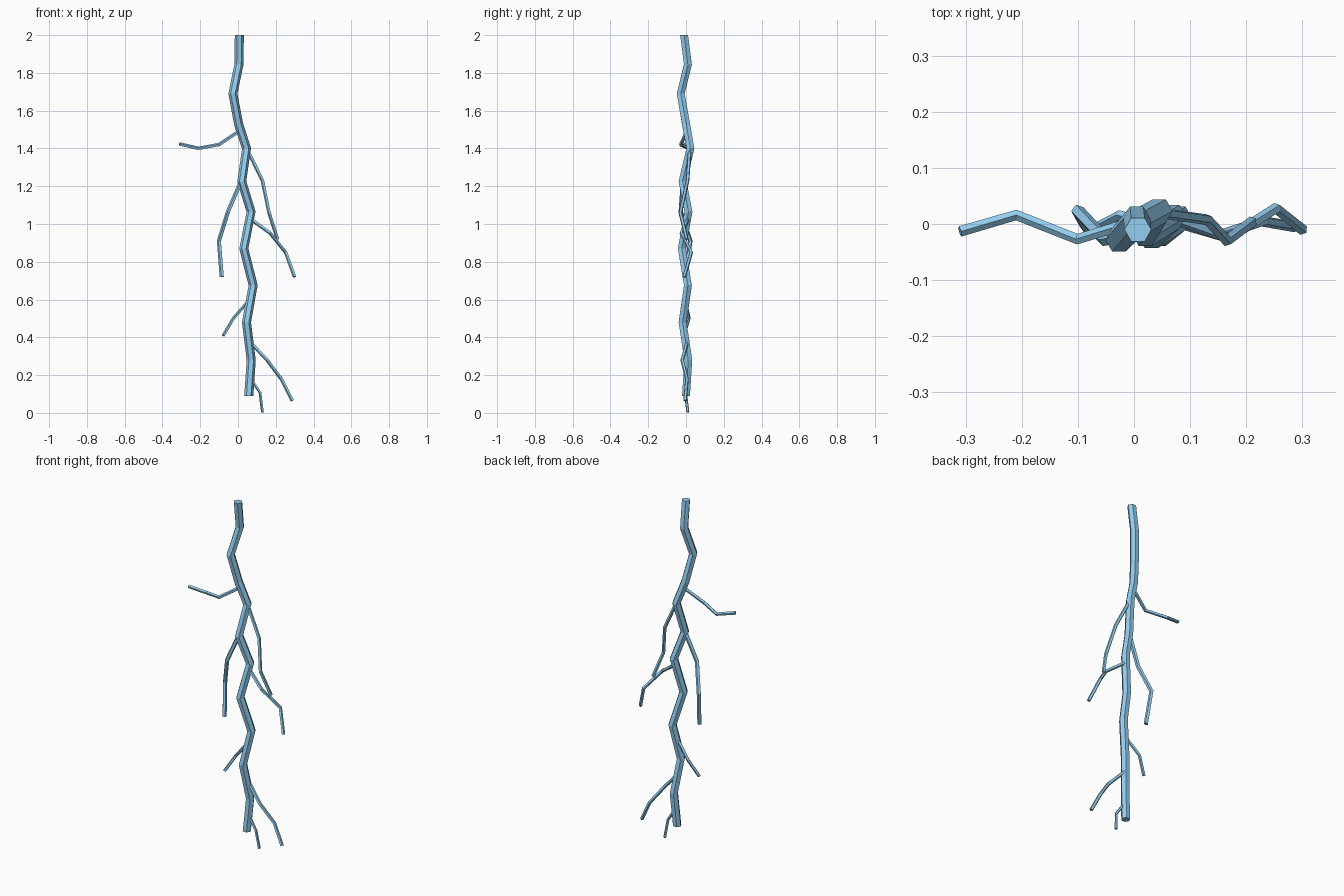
import bpy, bmesh
from math import cos, sin, tau
from mathutils import Vector

if "Cube" in bpy.data.objects:
    bpy.data.objects.remove(bpy.data.objects["Cube"])

mat = bpy.data.materials.new("pale_electric_blue")
mat.diffuse_color = (0.30, 0.62, 0.88, 1)
mat.use_nodes = True
mat.node_tree.nodes["Principled BSDF"].inputs["Base Color"].default_value = mat.diffuse_color


def tube(name, points, radius, sides, flat_ends=False):
    """Faceted tube along a jagged path, with capped ends."""
    pts = [Vector(p) for p in points]
    segs = [(b - a).normalized() for a, b in zip(pts, pts[1:])]
    bm = bmesh.new()
    rings = []
    for i, p in enumerate(pts):
        t = (segs[max(i - 1, 0)] + segs[min(i, len(segs) - 1)]).normalized()
        if flat_ends and i in (0, len(pts) - 1):
            t = Vector((0, 0, -1))
        v = Vector((0, 1, 0))
        v = (v - t * v.dot(t)).normalized()
        u = v.cross(t)
        rings.append([bm.verts.new(p + radius * (u * cos(tau * k / sides) + v * sin(tau * k / sides)))
                      for k in range(sides)])
    for a, b in zip(rings, rings[1:]):
        for k in range(sides):
            n = (k + 1) % sides
            bm.faces.new((a[k], a[n], b[n], b[k]))
    bm.faces.new(rings[0])
    bm.faces.new(rings[-1])
    bmesh.ops.recalc_face_normals(bm, faces=bm.faces)
    mesh = bpy.data.meshes.new(name)
    bm.to_mesh(mesh)
    bm.free()
    mesh.materials.append(mat)
    obj = bpy.data.objects.new(name, mesh)
    bpy.context.collection.objects.link(obj)


# Main bolt
tube("main_bolt", [
    (0.007, -0.01, 2.0), (0.005, 0.01, 1.845), (-0.027, -0.028, 1.69), (0.003, 0.0, 1.53),
    (0.045, 0.023, 1.40), (0.02, -0.018, 1.225), (0.069, 0.013, 1.065), (0.031, -0.022, 0.87),
    (0.08, 0.01, 0.675), (0.045, -0.018, 0.48), (0.07, 0.012, 0.28), (0.057, 0.0, 0.09)],
    0.024, 6, True)

# Side forks: path, radius
forks = {
    "upper_left_fork": ([(0.005, 0.005, 1.49), (-0.10, -0.027, 1.42),
                         (-0.21, 0.016, 1.40), (-0.31, -0.013, 1.423)], 0.010),
    "upper_right_fork": ([(0.047, 0.02, 1.40), (0.13, 0.008, 1.23),
                          (0.165, -0.03, 1.06), (0.21, 0.004, 0.92)], 0.010),
    "middle_left_fork": ([(0.017, -0.016, 1.225), (-0.052, -0.028, 1.065),
                          (-0.10, 0.023, 0.91), (-0.085, -0.004, 0.72)], 0.012),
    "middle_right_fork": ([(0.07, 0.01, 1.025), (0.17, -0.025, 0.953),
                           (0.253, 0.028, 0.85), (0.30, -0.01, 0.72)], 0.010),
    "lower_left_fork": ([(0.055, -0.004, 0.59), (-0.024, 0.016, 0.50),
                         (-0.078, -0.012, 0.408)], 0.009),
    "lower_right_fork": ([(0.07, 0.005, 0.37), (0.155, -0.02, 0.28),
                          (0.23, 0.005, 0.18), (0.288, -0.005, 0.065)], 0.010),
    "tip_right_fork": ([(0.075, 0.004, 0.17), (0.117, -0.003, 0.108),
                        (0.130, 0.01, 0.003)], 0.008),
}
for name, (path, radius) in forks.items():
    tube(name, path, radius, 5)
